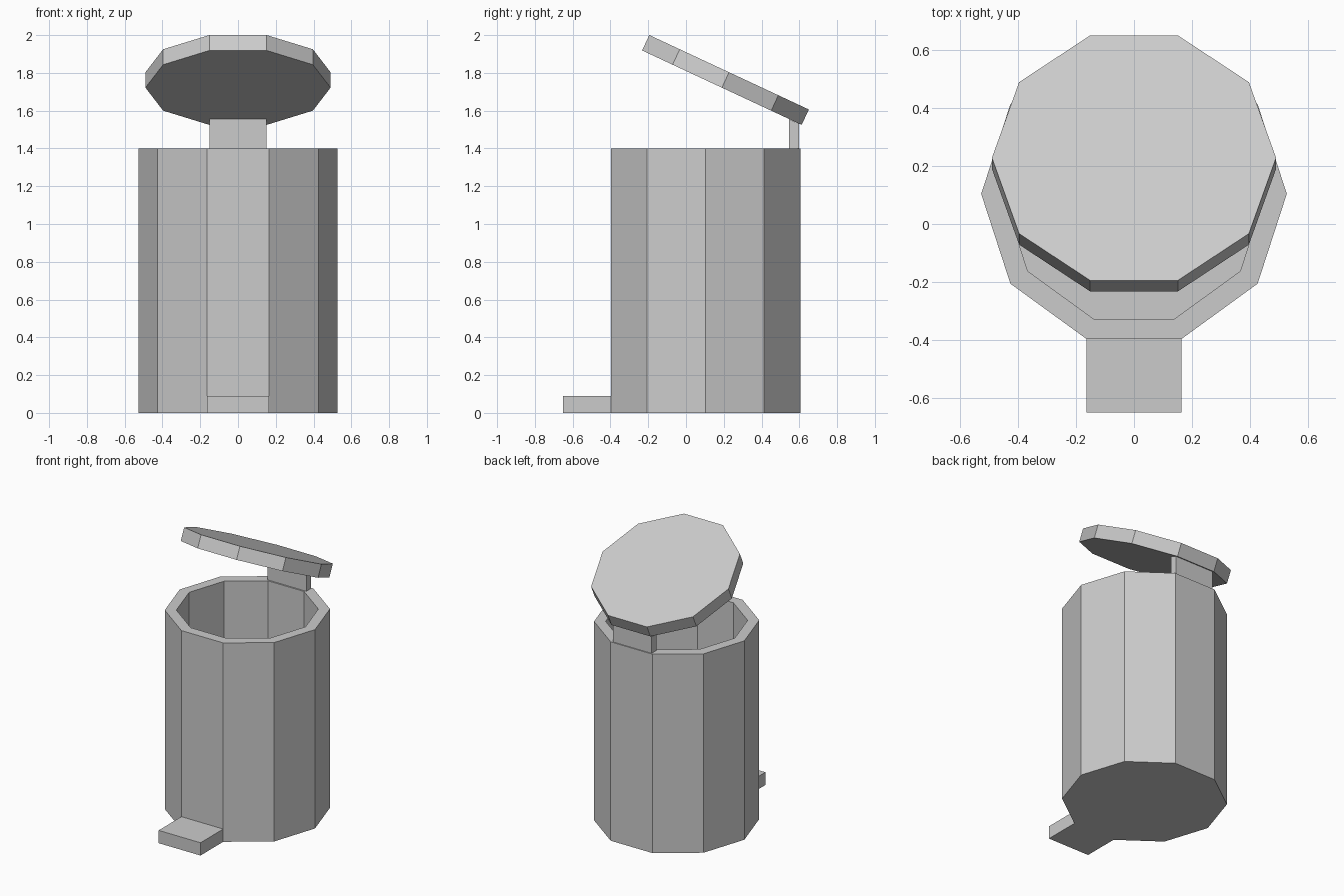
import bpy
import bmesh
from math import radians, sin
from mathutils import Matrix

if "Cube" in bpy.data.objects:
    bpy.data.objects.remove(bpy.data.objects["Cube"])

SIDES = 10
CENTRE_Y = 0.104
OUTER_R = 0.527
INNER_R = 0.453
FRONT_Y = CENTRE_Y - OUTER_R * sin(radians(72))


def finish(name, bm):
    bmesh.ops.recalc_face_normals(bm, faces=bm.faces)
    mesh = bpy.data.meshes.new(name)
    bm.to_mesh(mesh)
    bm.free()
    obj = bpy.data.objects.new(name, mesh)
    bpy.context.collection.objects.link(obj)
    return obj


def prism(bm, radius, depth):
    bmesh.ops.create_cone(bm, cap_ends=True, segments=SIDES, radius1=radius,
                          radius2=radius, depth=depth)
    # Put one corner exactly on the +x axis
    far = max(bm.verts, key=lambda v: v.co.y)
    step = radians(360 / SIDES)
    turn = -(Matrix.Identity(2) @ far.co.xy).angle_signed((1, 0)) % step
    bmesh.ops.rotate(bm, verts=bm.verts, matrix=Matrix.Rotation(-turn, 3, 'Z'))


def box(name, x, y, z):
    bm = bmesh.new()
    bmesh.ops.create_cube(bm, size=1)
    for v in bm.verts:
        v.co = [r[0] if c < 0 else r[1] for c, r in zip(v.co, (x, y, z))]
    return finish(name, bm)


def ring(bm, radius, z):
    return bmesh.ops.create_circle(
        bm, segments=SIDES, radius=radius,
        matrix=Matrix.Translation((0, CENTRE_Y, z))
        @ Matrix.Rotation(radians(90), 4, 'Z'))["verts"]


# Open ten-sided bin: outer wall, rim, inner wall and floor
bm = bmesh.new()
rings = [ring(bm, r, z) for r, z in
         ((OUTER_R, 0), (OUTER_R, 1.4), (INNER_R, 1.4), (INNER_R, 0.08))]
for a, b in zip(rings, rings[1:]):
    for i in range(SIDES):
        j = (i + 1) % SIDES
        bm.faces.new((a[i], a[j], b[j], b[i]))
bm.faces.new(rings[0])
bm.faces.new(rings[-1])
# Corner on the x axis, flat side to the front
first = rings[0][0].co
angle = (first.xy - Matrix.Translation((0, CENTRE_Y, 0)).translation.xy).angle_signed((1, 0))
bmesh.ops.rotate(bm, verts=bm.verts, cent=(0, CENTRE_Y, 0),
                 matrix=Matrix.Rotation(-angle, 3, 'Z'))
if abs(min(v.co.y for v in bm.verts) - FRONT_Y) > 0.01:
    bmesh.ops.rotate(bm, verts=bm.verts, cent=(0, CENTRE_Y, 0),
                     matrix=Matrix.Rotation(2 * angle, 3, 'Z'))
finish("bin_body", bm)

# Foot pedal, as wide as the front side
box("foot_pedal", (-0.163, 0.163), (-0.65, FRONT_Y), (0, 0.09))

# Hinge block on the back rim, its top sloped to meet the lid
hinge = box("lid_hinge", (-0.15, 0.15), (0.545, 0.598), (1.4, 1.555))
for v in hinge.data.vertices:
    if v.co.z > 1.5 and v.co.y > 0.57:
        v.co.z = 1.531

# Tilted lid
bm = bmesh.new()
prism(bm, 0.49, 0.09)
lid = finish("lid", bm)
lid.location = (0, 0.209, 1.7625)
lid.rotation_euler.x = radians(-25)
